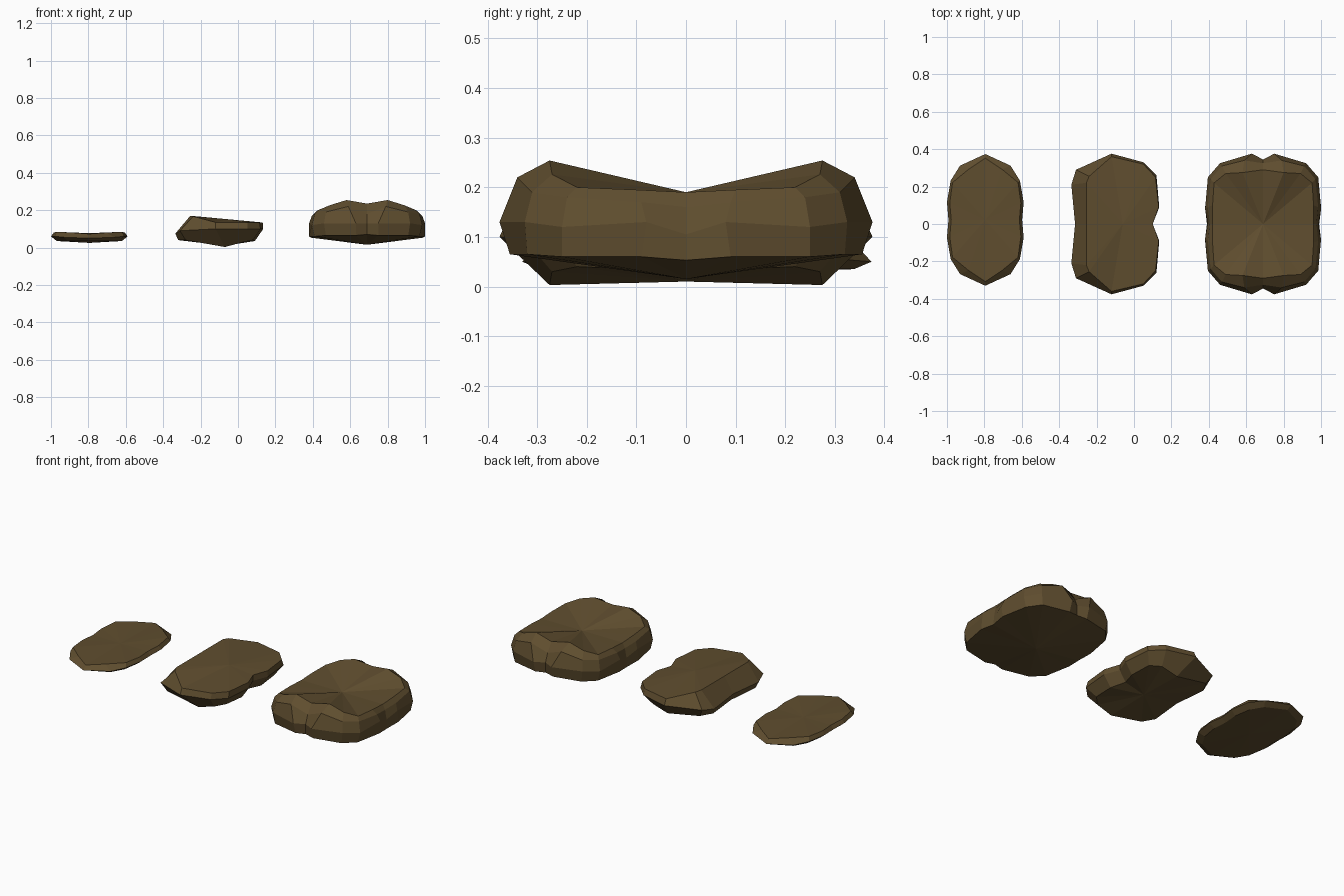
import bpy
import bmesh

cube = bpy.data.objects.get("Cube")
if cube:
    bpy.data.objects.remove(cube, do_unlink=True)


def make_material(name, colour):
    material = bpy.data.materials.new(name)
    material.use_nodes = True
    material.diffuse_color = colour
    shader = material.node_tree.nodes["Principled BSDF"]
    shader.inputs["Base Color"].default_value = colour
    shader.inputs["Roughness"].default_value = 0.9
    return material


brown = make_material("earth_brown", (0.115, 0.075, 0.028, 1))


def mirror_quarter(quarter):
    """Continue a +x to +y arc round to -x."""
    return quarter + [(-x, y, z) for x, y, z in reversed(quarter[:-1])]


def mirror_half(half):
    """Close a +x to -x arc by mirroring it to the front."""
    return half + [(x, -y, z) for x, y, z in reversed(half[1:-1])]


def make_stone(name, half_rings, bottom, top, offset):
    """Bridge rings from low to high and close both ends with fans."""
    bm = bmesh.new()
    rings = [[bm.verts.new(p) for p in mirror_half(half)] for half in half_rings]
    count = len(rings[0])
    for low, high in zip(rings, rings[1:]):
        for i in range(count):
            j = (i + 1) % count
            bm.faces.new((low[i], low[j], high[j], high[i]))
    for ring, centre in ((rings[0], bottom), (rings[-1], top)):
        hub = bm.verts.new(centre)
        for i in range(count):
            bm.faces.new((ring[i], ring[(i + 1) % count], hub))
    bmesh.ops.recalc_face_normals(bm, faces=bm.faces[:])
    mesh = bpy.data.meshes.new(name)
    bm.to_mesh(mesh)
    bm.free()
    mesh.materials.append(brown)
    stone = bpy.data.objects.new(name, mesh)
    stone.location = offset
    bpy.context.collection.objects.link(stone)
    return stone


# Large stone: saddle top, notched ends
large_foot = [(.30, 0, .053), (.31, .09, .06), (.28, .25, .06),
              (.22, .32, .065), (.06, .355, .065), (0, .345, .07)]
large_belly = [(.295, 0, .105), (.31, .08, .13), (.295, .25, .12),
               (.23, .325, .13), (.06, .376, .13), (0, .345, .13)]
large_shoulder = [(.285, 0, .16), (.295, .09, .17), (.28, .24, .18),
                  (.22, .31, .19), (.1, .34, .22), (0, .325, .18)]
large_rim = [(.27, 0, .19), (.27, .1, .195), (.262, .22, .2),
             (.2, .27, .226), (.11, .275, .254), (0, .29, .235)]
make_stone("large_stone",
           [mirror_quarter(r) for r in
            (large_foot, large_belly, large_shoulder, large_rim)],
           (0, 0, .015), (0, 0, .19), (.69, 0, 0))

# Middle stone: sloping top, raised on its right, dented on its left
middle_foot = [(.06, 0, .04), (.09, .09, .035), (.08, .22, .04),
               (.03, .27, .03), (-.07, .275, .003), (-.28, .27, .04),
               (-.32, .2, .04), (-.30, 0, .04)]
middle_belly = [(.1, 0, .1), (.135, .09, .1), (.12, .26, .1),
                (.05, .33, .1), (-.12, .376, .1), (-.31, .29, .09),
                (-.335, .21, .075), (-.315, 0, .08)]
middle_rim = [(.1, 0, .135), (.132, .09, .134), (.115, .25, .135),
              (.05, .32, .135), (-.12, .36, .135), (-.24, .255, .167),
              (-.255, .22, .17), (-.255, 0, .17)]
make_stone("middle_stone", [middle_foot, middle_belly, middle_rim],
           (-.07, 0, .01), (-.06, 0, .152), (0, 0, 0))

# Small stone: thin slab with chamfered ends
small_belly = [(.197, 0, .055), (.205, .095, .06), (.185, .21, .06),
               (.135, .29, .055), (0, .352, .05)]
small_foot = [(x * .85, y * .9, .035) for x, y, z in small_belly]
small_rim = [(.182, 0, .078), (.19, .09, .08), (.175, .2, .084),
             (.09, .27, .08), (0, .33, .073)]
make_stone("small_stone",
           [mirror_quarter(r) for r in (small_foot, small_belly, small_rim)],
           (0, 0, .025), (0, 0, .077), (-.795, .022, 0))
